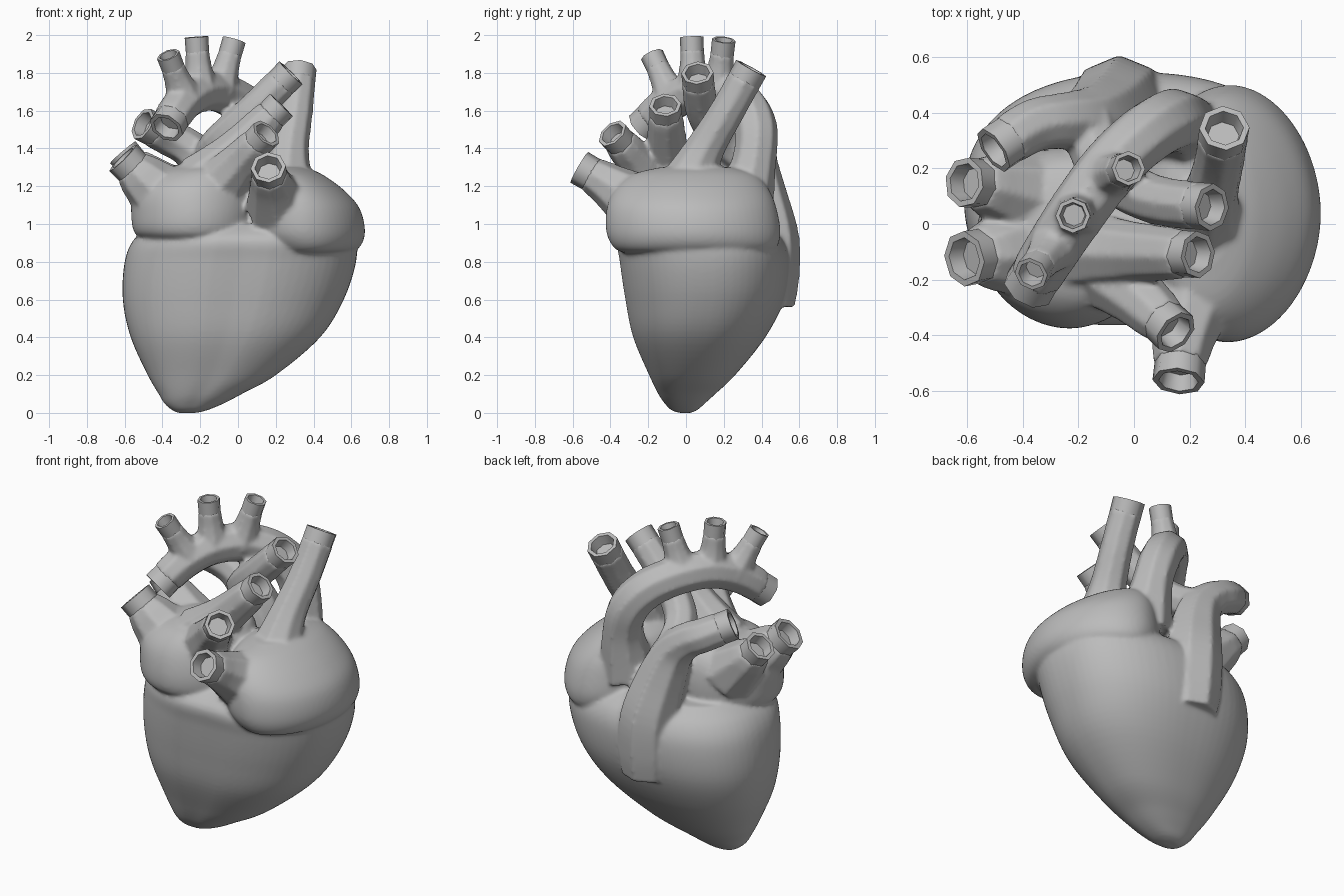
import bpy, bmesh, math
from mathutils import Vector

if "Cube" in bpy.data.objects:
    bpy.data.objects.remove(bpy.data.objects["Cube"])

mat = bpy.data.materials.new("plain_grey")
mat.diffuse_color = (0.5, 0.5, 0.5, 1)
mat.use_nodes = True
mat.node_tree.nodes["Principled BSDF"].inputs["Base Color"].default_value = mat.diffuse_color
solids = []  # closed parts that get fused into one organic body


def spline(rows, steps):
    """Catmull-Rom through rows of numbers."""
    pts = [Vector(r) for r in rows]
    out = []
    for i in range(len(pts) - 1):
        p0, p1, p2 = pts[max(i - 1, 0)], pts[i], pts[i + 1]
        p3 = pts[min(i + 2, len(pts) - 1)]
        for k in range(steps):
            t = k / steps
            out.append(0.5 * (2 * p1 + (p2 - p0) * t + (2 * p0 - 5 * p1 + 4 * p2 - p3) * t * t
                              + (3 * p1 - p0 - 3 * p2 + p3) * t ** 3))
    return out + [pts[-1]]


def finish(name, me, angle):
    """Shade a mesh and place it as an object."""
    me.polygons.foreach_set("use_smooth", [True] * len(me.polygons))
    me.set_sharp_from_angle(angle=math.radians(angle))
    me.materials.clear()
    me.materials.append(mat)
    ob = bpy.data.objects.new(name, me)
    bpy.context.collection.objects.link(ob)
    return ob


def skin(name, rings):
    """Bridge a list of equal rings and cap both ends."""
    bm = bmesh.new()
    loops = [[bm.verts.new(p) for p in r] for r in rings]
    n = len(loops[0])
    for a, b in zip(loops, loops[1:]):
        for i in range(n):
            bm.faces.new((a[i], a[(i + 1) % n], b[(i + 1) % n], b[i]))
    bm.faces.new(loops[0][::-1])
    bm.faces.new(loops[-1])
    bmesh.ops.recalc_face_normals(bm, faces=bm.faces)
    me = bpy.data.meshes.new(name)
    bm.to_mesh(me)
    bm.free()
    return me


def chamber(name, rows, power=2.0, groove=0.0, sides=64):
    """Rows: z, xmin, xmax, ymin, ymax of stacked rounded sections."""
    rings = []
    for z, x0, x1, y0, y1 in spline(rows, 6):
        ring = []
        for i in range(sides):
            a = 2 * math.pi * i / sides
            c, s = math.cos(a), math.sin(a)
            px = math.copysign(abs(c) ** (2 / power), c)
            py = math.copysign(abs(s) ** (2 / power), s)
            dent = 1 - groove * math.exp(-((a - 1.5 * math.pi) / 0.15) ** 2)
            ring.append(((x0 + x1) / 2 + px * (x1 - x0) / 2,
                         (y0 + y1) / 2 + py * dent * (y1 - y0) / 2, z))
        rings.append(ring)
    solids.append(skin(name, rings))


def vessel(name, rows, sides=8, steps=5):
    """Rows: x, y, z, radius along the path; the last end gets an open mouth."""
    pts = spline(rows, steps)
    pos = [Vector(p[:3]) for p in pts]
    rad = [p[3] for p in pts]
    last = len(pos) - 1
    tan = [(pos[min(i + 1, last)] - pos[max(i - 1, 0)]).normalized() for i in range(last + 1)]
    u = tan[0].orthogonal().normalized()
    rings = []

    def ring(c, r):
        return [c + r * (math.cos(2 * math.pi * k / sides) * u
                         + math.sin(2 * math.pi * k / sides) * v) for k in range(sides)]
    for c, t, r in zip(pos, tan, rad):
        u = (u - t * u.dot(t)).normalized()
        v = t.cross(u)
        if (c - pos[-1]).length > 0.1:
            rings.append(ring(c, r * 1.04))
    rings.append(ring(c - t * 0.068, r * 1.04))
    solids.append(skin(name, rings))
    # rim and hollow mouth
    mouth = [ring(c - t * 0.11, r * 0.99), ring(c, r * 1.01), ring(c, r * 0.77), ring(c - t * 0.06, r * 0.64)]
    finish(name + "_mouth", skin(name + "_mouth", mouth), 55)


# Ventricles: the tapering main body
chamber("ventricles", [
    (0.0, -0.32, -0.22, -0.035, 0.025),
    (0.015, -0.35, -0.16, -0.08, 0.06),
    (0.05, -0.39, -0.075, -0.115, 0.10),
    (0.10, -0.42, 0.02, -0.15, 0.155),
    (0.20, -0.478, 0.20, -0.20, 0.26),
    (0.40, -0.568, 0.435, -0.287, 0.42),
    (0.60, -0.61, 0.56, -0.33, 0.52),
    (0.80, -0.60, 0.625, -0.36, 0.545),
    (0.92, -0.55, 0.615, -0.37, 0.51),
    (1.00, -0.45, 0.50, -0.28, 0.42)], 2.3, 0.03)

# Atria: two rounded chambers on top
chamber("left_atrium", [
    (0.90, -0.46, 0.02, -0.28, 0.20),
    (0.95, -0.545, 0.08, -0.36, 0.26),
    (1.05, -0.565, 0.10, -0.375, 0.28),
    (1.18, -0.555, 0.10, -0.345, 0.27),
    (1.27, -0.46, 0.09, -0.28, 0.23),
    (1.32, -0.30, 0.06, -0.18, 0.16)], 1.9)
chamber("right_atrium", [
    (0.84, 0.16, 0.53, -0.28, 0.38),
    (0.865, 0.10, 0.63, -0.37, 0.47),
    (0.95, 0.02, 0.672, -0.42, 0.50),
    (1.08, 0.01, 0.645, -0.42, 0.48),
    (1.18, 0.03, 0.56, -0.38, 0.44),
    (1.26, 0.08, 0.45, -0.29, 0.37),
    (1.30, 0.15, 0.36, -0.14, 0.25)], 1.9)

# Aortic arch and its three upper branches
vessel("aortic_arch", [
    (0.18, 0.30, 1.08, 0.16), (0.175, 0.36, 1.33, 0.115), (0.13, 0.37, 1.50, 0.113),
    (0.04, 0.32, 1.62, 0.11), (-0.08, 0.21, 1.69, 0.107), (-0.20, 0.05, 1.70, 0.105),
    (-0.30, -0.10, 1.63, 0.10), (-0.38, -0.23, 1.51, 0.095)])
for i, (base, tip) in enumerate([
        ((-0.28, -0.07, 1.66), (-0.37, -0.18, 1.895)),
        ((-0.20, 0.04, 1.70), (-0.22, 0.03, 1.99)),
        ((-0.10, 0.17, 1.70), (-0.02, 0.20, 1.975))]):
    b, t = Vector(base), Vector(tip)
    vessel("arch_branch_%d" % (i + 1), [
        (*b, 0.10), (*b.lerp(t, 0.5), 0.068), (*t, 0.062)])

# Pulmonary trunk on the back, bending left, with a branch under the arch
vessel("pulmonary_trunk", [
    (-0.05, 0.42, 0.57, 0.15), (-0.05, 0.43, 0.72, 0.165), (-0.06, 0.43, 0.92, 0.165),
    (-0.11, 0.39, 1.14, 0.145), (-0.17, 0.37, 1.30, 0.12), (-0.26, 0.37, 1.40, 0.10),
    (-0.37, 0.35, 1.46, 0.095), (-0.505, 0.265, 1.53, 0.09)])
vessel("pulmonary_right_branch", [
    (-0.16, 0.36, 1.32, 0.10), (-0.10, 0.19, 1.43, 0.092),
    (0.07, 0.09, 1.59, 0.088), (0.28, 0.06, 1.80, 0.085)])

# Veins leaving the left atrium on both sides
vessel("right_vein_upper", [
    (-0.20, -0.09, 1.22, 0.15), (-0.01, -0.10, 1.39, 0.11), (0.23, -0.11, 1.63, 0.085)])
vessel("right_vein_lower", [
    (-0.12, -0.15, 1.18, 0.15), (0.02, -0.27, 1.34, 0.105), (0.15, -0.39, 1.48, 0.085)])
vessel("left_vein_front", [
    (-0.38, -0.09, 1.13, 0.18), (-0.52, -0.11, 1.26, 0.125), (-0.61, -0.125, 1.35, 0.10)])
vessel("left_vein_back", [
    (-0.38, 0.10, 1.15, 0.17), (-0.53, 0.14, 1.29, 0.11), (-0.61, 0.15, 1.38, 0.09)])

# Great veins of the right atrium
vessel("upper_great_vein", [
    (0.25, -0.02, 1.15, 0.16), (0.27, 0.09, 1.38, 0.105),
    (0.305, 0.22, 1.60, 0.09), (0.325, 0.345, 1.825, 0.09)])
vessel("front_great_vein", [
    (0.21, -0.25, 1.10, 0.17), (0.175, -0.43, 1.22, 0.11), (0.16, -0.565, 1.30, 0.093)])

# Fuse chambers and vessels into one softly blended body
bm = bmesh.new()
for me in solids:
    bm.from_mesh(me)
joined = bpy.data.meshes.new("joined")
bm.to_mesh(joined)
bm.free()
raw = finish("raw_parts", joined, 180)
remesh = raw.modifiers.new("fuse", 'REMESH')
remesh.mode = 'VOXEL'
remesh.voxel_size = 0.012
soft = raw.modifiers.new("soften", 'SMOOTH')
soft.factor = 0.5
soft.iterations = 6
fused = bpy.data.meshes.new_from_object(raw.evaluated_get(bpy.context.evaluated_depsgraph_get()))
bpy.data.objects.remove(raw)
finish("heart_body", fused, 80)
for me in solids + [joined]:
    bpy.data.meshes.remove(me)
